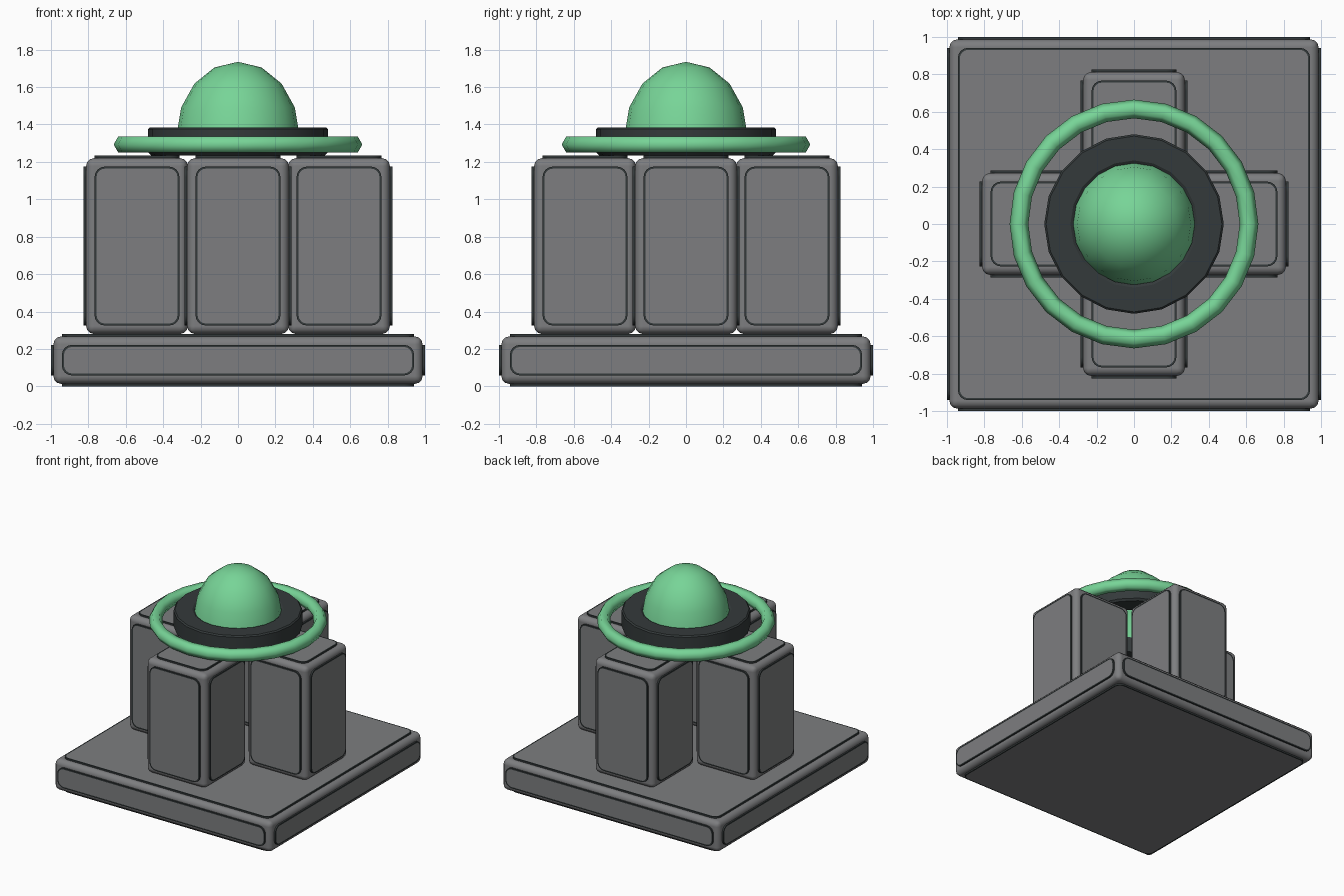
import bpy, bmesh, math
from mathutils import Matrix, Vector

if "Cube" in bpy.data.objects:
    bpy.data.objects.remove(bpy.data.objects["Cube"])


def material(name, rgb):
    m = bpy.data.materials.new(name)
    m.diffuse_color = (*rgb, 1)
    m.use_nodes = True
    m.node_tree.nodes["Principled BSDF"].inputs["Base Color"].default_value = m.diffuse_color
    return m


GREY = material("grey metal", (0.205, 0.208, 0.215))
DARK = material("dark metal", (0.034, 0.042, 0.043))
GREEN = material("glowing green", (0.185, 0.66, 0.31))
LIP = 0.013       # how far a panel stands proud
MARGIN = 0.045    # frame width round each panel


def finish(bm, name, mats, angle):
    mesh = bpy.data.meshes.new(name)
    bm.to_mesh(mesh)
    bm.free()
    ob = bpy.data.objects.new(name, mesh)
    bpy.context.collection.objects.link(ob)
    for m in mats:
        mesh.materials.append(m)
    bpy.ops.object.select_all(action='DESELECT')
    ob.select_set(True)
    bpy.context.view_layer.objects.active = ob
    bpy.ops.object.shade_smooth_by_angle(angle=math.radians(angle))
    return ob


def add_panel(bm, centre, u, v, n, hu, hv, radius=0.055):
    """Raised rounded plate with a dark rim and a grey face."""
    verts = []
    for k, (su, sv) in enumerate(((1, 1), (-1, 1), (-1, -1), (1, -1))):
        for i in range(5):
            a = math.radians(90 * k + 22.5 * i)
            p = (u * (su * (hu - radius) + radius * math.cos(a))
                 + v * (sv * (hv - radius) + radius * math.sin(a)))
            verts.append(bm.verts.new(centre + p - n * 0.01))
    face = bm.faces.new(verts)
    top = bmesh.ops.extrude_face_region(bm, geom=[face])["geom"]
    bmesh.ops.translate(bm, vec=n * (LIP + 0.01),
                        verts=[g for g in top if isinstance(g, bmesh.types.BMVert)])
    bmesh.ops.delete(bm, geom=[face], context='FACES_ONLY')
    cap = [g for g in top if isinstance(g, bmesh.types.BMFace)][0]
    sides = {f for e in cap.edges for f in e.link_faces}
    rim = bmesh.ops.inset_individual(bm, faces=[cap], thickness=0.011)["faces"]
    for f in list(sides) + rim:
        f.material_index = 1
    cap.material_index = 0


def panelled_block(name, centre, half):
    """Rounded block with a panel on each of its six sides."""
    bm = bmesh.new()
    bmesh.ops.create_cube(bm, size=2, matrix=Matrix.Diagonal((*half, 1)))
    bmesh.ops.bevel(bm, geom=bm.edges[:], offset=0.042, segments=3,
                    profile=0.5, affect='EDGES')
    for axis in range(3):
        for s in (1, -1):
            n, u = Vector(), Vector()
            n[axis] = s
            u[(axis + 1) % 3] = 1
            v = n.cross(u)
            hu = half[(axis + 1) % 3] - MARGIN
            hv = half[(axis + 2) % 3] - MARGIN
            add_panel(bm, n * half[axis], u, v, n, hu, hv)
    bmesh.ops.translate(bm, vec=centre, verts=bm.verts)
    ob = finish(bm, name, (GREY, DARK), 40)
    ob.modifiers.new("clean_normals", 'WEIGHTED_NORMAL').keep_sharp = True
    return ob


def lathe(name, profile, segments, mat, angle, closed=True):
    """Spin an (r, z) profile round the z axis."""
    bm = bmesh.new()
    vs = [bm.verts.new((r, 0, z)) for r, z in profile]
    es = [bm.edges.new(p) for p in zip(vs, vs[1:])]
    if closed:
        es.append(bm.edges.new((vs[-1], vs[0])))
    bmesh.ops.spin(bm, geom=vs + es, cent=(0, 0, 0), axis=(0, 0, 1),
                   angle=math.tau, steps=segments)
    bmesh.ops.remove_doubles(bm, verts=bm.verts, dist=0.0005)
    bmesh.ops.recalc_face_normals(bm, faces=bm.faces)
    return finish(bm, name, (mat,), angle)


# Square foundation
panelled_block("base_slab", (0, 0, 0.14), (0.987, 0.987, 0.127))

# Four towers in a cross
for name, x, y in (("right", 1, 0), ("back", 0, 1), ("left", -1, 0), ("front", 0, -1)):
    panelled_block(name + "_tower", (0.54 * x, 0.54 * y, 0.75), (0.272, 0.272, 0.47))

# Dark collar holding the dome
lathe("collar", [(0.325, 1.235), (0.465, 1.235), (0.48, 1.25), (0.48, 1.375),
                 (0.47, 1.385), (0.34, 1.385), (0.325, 1.375)], 20, DARK, 30)

# Floating ring with a six-sided section
lathe("halo_ring", [(0.615 + 0.05 * math.cos(math.tau * i / 6),
                     1.293 + 0.05 * math.sin(math.tau * i / 6)) for i in range(6)],
      24, GREEN, 70)

# Tall dome
lathe("dome", [(0.329 * math.sin(math.pi * i / 8), 1.34 + 0.395 * math.cos(math.pi * i / 8))
               for i in range(5)], 20, GREEN, 50, closed=False)
